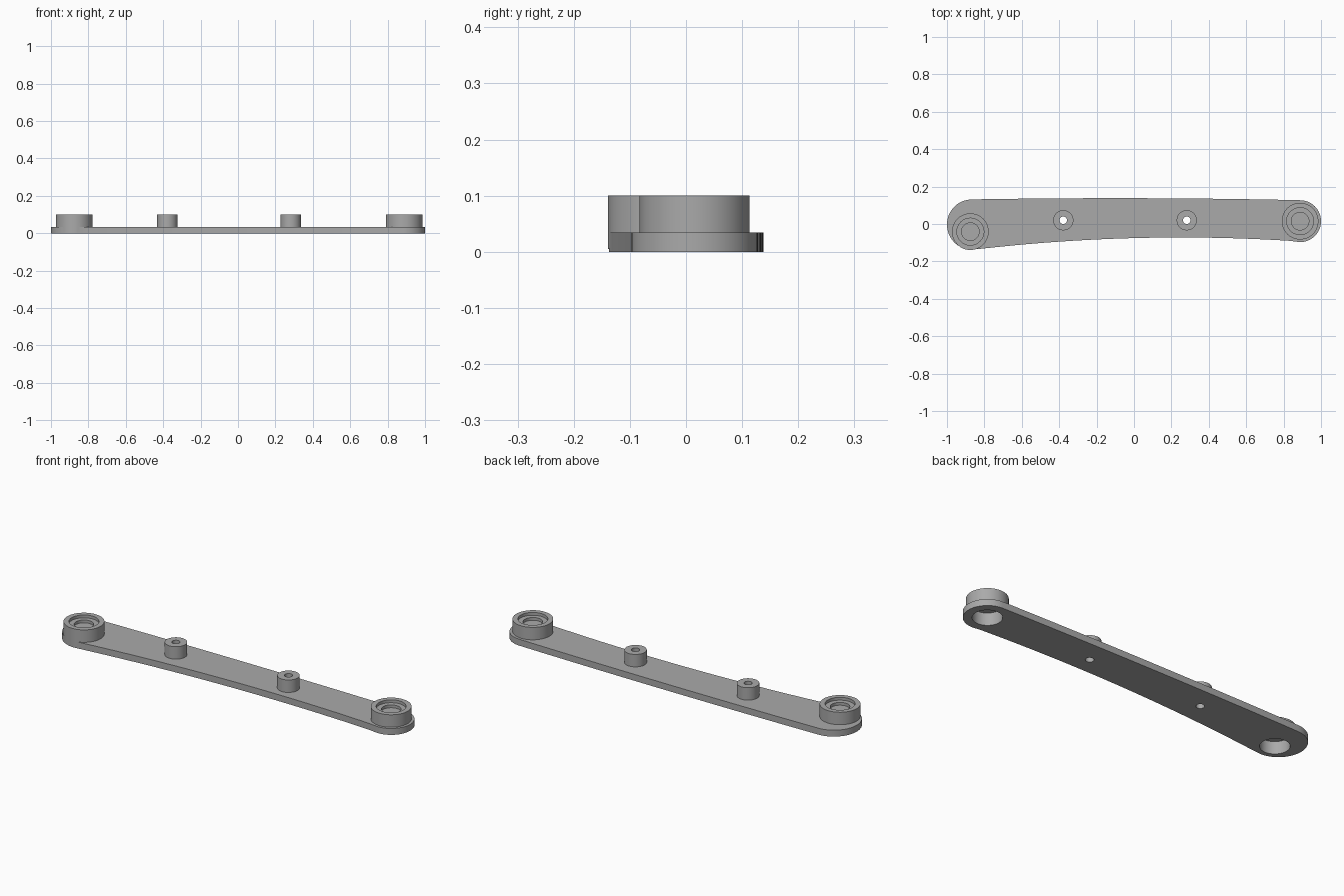
import bpy, bmesh, math

cube = bpy.data.objects.get("Cube")
if cube:
    bpy.data.objects.remove(cube, do_unlink=True)

grey = bpy.data.materials.new("satin grey")
grey.use_nodes = True
colour = (0.4, 0.4, 0.4, 1)
grey.diffuse_color = colour
grey.node_tree.nodes["Principled BSDF"].inputs["Base Color"].default_value = colour

PLATE_TOP, BOSS_TOP = 0.034, 0.1


def make_object(name, bm):
    bmesh.ops.recalc_face_normals(bm, faces=bm.faces[:])
    mesh = bpy.data.meshes.new(name)
    bm.to_mesh(mesh)
    bm.free()
    mesh.materials.append(grey)
    obj = bpy.data.objects.new(name, mesh)
    bpy.context.collection.objects.link(obj)
    return obj


def lathe(name, centre, profile, sides=64):
    """Solid of revolution through (radius, height) pairs, capped at both ends."""
    bm = bmesh.new()
    rings = []
    for r, z in profile:
        angles = [math.tau * i / sides for i in range(sides)]
        rings.append([bm.verts.new((centre[0] + r * math.cos(a),
                                    centre[1] + r * math.sin(a), z)) for a in angles])
    for low, high in zip(rings, rings[1:]):
        for i in range(sides):
            j = (i + 1) % sides
            bm.faces.new((low[i], low[j], high[j], high[i]))
    bm.faces.new(rings[0])
    bm.faces.new(rings[-1])
    return make_object(name, bm)


def combine(target, tool, operation):
    mod = target.modifiers.new(operation.lower(), 'BOOLEAN')
    mod.operation = operation
    mod.solver = 'EXACT'
    mod.object = tool
    bpy.context.view_layer.objects.active = target
    bpy.ops.object.modifier_apply(modifier=mod.name)
    bpy.data.objects.remove(tool, do_unlink=True)


def end_arc(cx, cy, rx, ry, start, steps=32):
    """Half ellipse, running counter-clockwise from the start angle."""
    return [(cx + rx * math.cos(start + math.pi * i / steps),
             cy + ry * math.sin(start + math.pi * i / steps)) for i in range(steps + 1)]


# Curved plate: rounded ends joined by two shallow bowed edges
right_x, left_x, steps = 0.888, -0.868, 32
inner_xs = [left_x + (right_x - left_x) * i / steps for i in range(1, steps)]
outline = end_arc(right_x, 0.015, 0.112, 0.112, -math.pi / 2)
outline += [(x, 0.138 - 0.011 * (x + 0.1) ** 2) for x in reversed(inner_xs)]
outline += end_arc(left_x, -0.003, 0.132, 0.134, math.pi / 2)
outline += [(x, -0.072 - 0.053 * (x - 0.25) ** 2) for x in inner_xs]

bm = bmesh.new()
base = bm.faces.new([bm.verts.new((x, y, 0)) for x, y in outline])
lifted = bmesh.ops.extrude_face_region(bm, geom=[base], use_keep_orig=True)["geom"]
for v in lifted:
    if isinstance(v, bmesh.types.BMVert):
        v.co.z = PLATE_TOP
arm = make_object("curved_link_arm", bm)

# Large end bosses: stepped recess above, wide bore below, thin web between
for centre in ((-0.875, -0.041), (0.888, 0.015)):
    combine(arm, lathe("end_boss", centre, [(0.098, 0.005), (0.098, BOSS_TOP)]), 'UNION')
    combine(arm, lathe("recess", centre, [(0.047, 0.07), (0.047, 0.085),
                                          (0.072, 0.085), (0.072, 0.15)]), 'DIFFERENCE')
    combine(arm, lathe("bore", centre, [(0.07, -0.05), (0.07, 0.065)]), 'DIFFERENCE')

# Small screw posts with through holes
for centre in ((-0.378, 0.02), (0.282, 0.02)):
    combine(arm, lathe("post", centre, [(0.054, 0.015), (0.054, BOSS_TOP)]), 'UNION')
    combine(arm, lathe("screw_hole", centre, [(0.02, -0.05), (0.02, 0.15)]), 'DIFFERENCE')

# Smooth walls with crisp rims
bpy.ops.object.select_all(action='DESELECT')
arm.select_set(True)
bpy.context.view_layer.objects.active = arm
bpy.ops.object.shade_smooth_by_angle(angle=math.radians(30))
